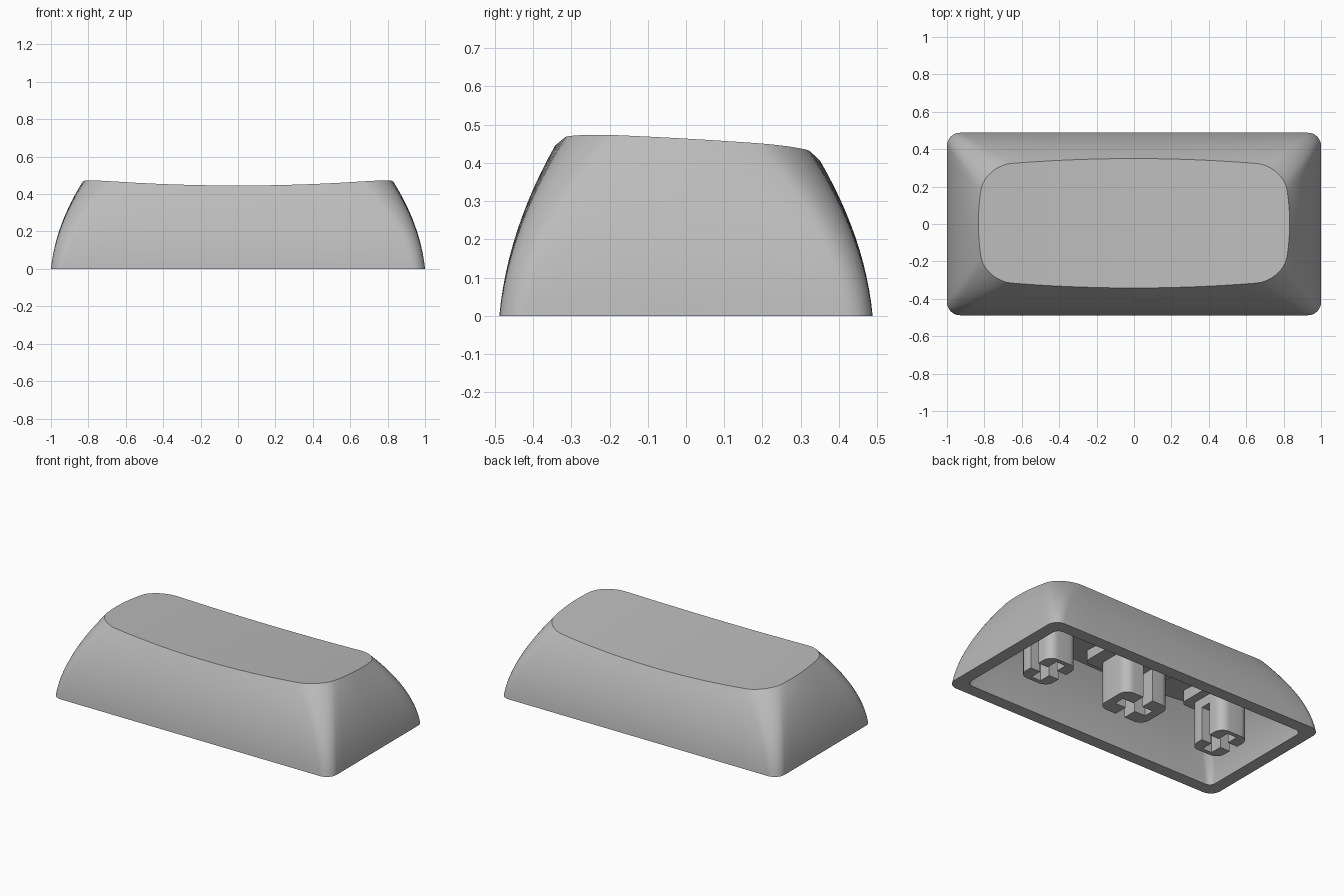
import bpy, bmesh, math
from mathutils import Vector

if "Cube" in bpy.data.objects:
    bpy.data.objects.remove(bpy.data.objects["Cube"], do_unlink=True)

grey = bpy.data.materials.new("plain grey")
grey.use_nodes = True
colour = (0.5, 0.5, 0.5, 1)
grey.diffuse_color = colour
grey.node_tree.nodes["Principled BSDF"].inputs["Base Color"].default_value = colour


def rounded_rect(hx, hy, r, side=12, arc=8):
    """Outline of a rounded rectangle, counter-clockwise, equal counts per side."""
    corners = []
    for k, (sx, sy) in enumerate([(1, 1), (-1, 1), (-1, -1), (1, -1)]):
        c = Vector((sx * (hx - r), sy * (hy - r)))
        corners.append([c + r * Vector((math.cos(a), math.sin(a)))
                        for a in ((k + i / arc) * math.pi / 2 for i in range(arc + 1))])
    pts = []
    for k in range(4):
        end, start = corners[k][-1], corners[(k + 1) % 4][0]
        pts += corners[k] + [end.lerp(start, i / side) for i in range(1, side)]
    return pts


def finish(bm, name):
    bmesh.ops.recalc_face_normals(bm, faces=bm.faces)
    mesh = bpy.data.meshes.new(name)
    bm.to_mesh(mesh)
    bm.free()
    mesh.materials.append(grey)
    ob = bpy.data.objects.new(name, mesh)
    bpy.context.collection.objects.link(ob)
    return ob


def smooth(ob):
    bpy.ops.object.select_all(action="DESELECT")
    ob.select_set(True)
    bpy.context.view_layer.objects.active = ob
    bpy.ops.object.shade_smooth_by_angle(angle=math.radians(32))


def dish(x, y):
    """Height of the tilted, sideways-scooped top."""
    return 0.463 - 0.057 * y - 0.037 * (1 - (x / 0.83) ** 2)


def skin(inset, drop, r_low, r_high):
    """Rings of one wall from the rim up, then across the dished top."""
    low = rounded_rect(1 - inset, 0.488 - inset, r_low)
    hx, hy = 0.832 - inset, 0.346 - inset
    high = [Vector((p.x * (1 - 0.05 * (p.y / hy) ** 2),
                    p.y * (1 - 0.11 * (p.x / hx) ** 2) + 0.004))
            for p in rounded_rect(hx, hy, r_high)]
    rings = []
    for i in range(13):
        t = i / 12
        s = 0.28 * t + 0.72 * t * t
        ring = [a.lerp(b, s) for a, b in zip(low, high)]
        rings.append([(p.x, p.y, t * (dish(q.x, q.y) - drop)) for p, q in zip(ring, high)])
    for k in range(1, 10):
        ring = [p * (1 - k / 10) for p in high]
        rings.append([(p.x, p.y, dish(p.x, p.y) - drop) for p in ring])
    return rings


# Hollow shell: inner skin down to the rim, outer skin back up
rings = skin(0.08, 0.09, 0.04, 0.08)[::-1] + skin(0, 0, 0.07, 0.14)
bm = bmesh.new()
loops = [[bm.verts.new(p) for p in ring] for ring in rings]
n = len(loops[0])
for a, b in zip(loops, loops[1:]):
    for i in range(n):
        j = (i + 1) % n
        bm.faces.new((a[i], a[j], b[j], b[i]))
for loop, z in ((loops[0], dish(0, 0) - 0.09), (loops[-1], dish(0, 0))):
    tip = bm.verts.new((0, 0, z))
    for i in range(n):
        bm.faces.new((loop[i], loop[(i + 1) % n], tip))
smooth(finish(bm, "cap_shell"))


def block(name, x, hx, hy, r, z0, z1):
    """Upright prism with rounded corners."""
    bm = bmesh.new()
    face = bm.faces.new([bm.verts.new((x + p.x, p.y, z0))
                         for p in rounded_rect(hx, hy, r, side=1, arc=8)])
    top = bmesh.ops.extrude_face_region(bm, geom=[face])["geom"]
    bmesh.ops.translate(bm, vec=(0, 0, z1 - z0),
                        verts=[v for v in top if isinstance(v, bmesh.types.BMVert)])
    return finish(bm, name)


def cut_box(ob, x, hx, hy, depth):
    """Cut a slot upward from the underside."""
    bm = bmesh.new()
    bmesh.ops.create_cube(bm, size=2)
    for v in bm.verts:
        v.co = (x + v.co.x * hx, v.co.y * hy, v.co.z * depth)
    cutter = finish(bm, "slot_cutter")
    cutter.hide_render = True
    mod = ob.modifiers.new("slot", "BOOLEAN")
    mod.operation, mod.solver, mod.object = "DIFFERENCE", "EXACT", cutter
    bpy.context.view_layer.objects.active = ob
    bpy.ops.object.modifier_apply(modifier=mod.name)
    bpy.data.objects.remove(cutter, do_unlink=True)


# Mounting stems with cross slots, each on a pad under the ceiling
for side, x, hx, hy, pad_x, pad_y in (("centre", 0, 0.165, 0.125, 0.25, 0.15),
                                      ("left", 0.645, 0.105, 0.14, 0.16, 0.16),
                                      ("right", -0.645, 0.105, 0.14, 0.16, 0.16)):
    smooth(block(side + "_pad", x, pad_x, pad_y, 0.04, 0.28, 0.385))
    stem = block(side + "_stem", x, hx, hy, 0.06, 0.005, 0.385)
    cut_box(stem, x, 0.112, 0.034, 0.22)
    cut_box(stem, x, 0.034, 0.112 if x else 0.15, 0.22)
    smooth(stem)
